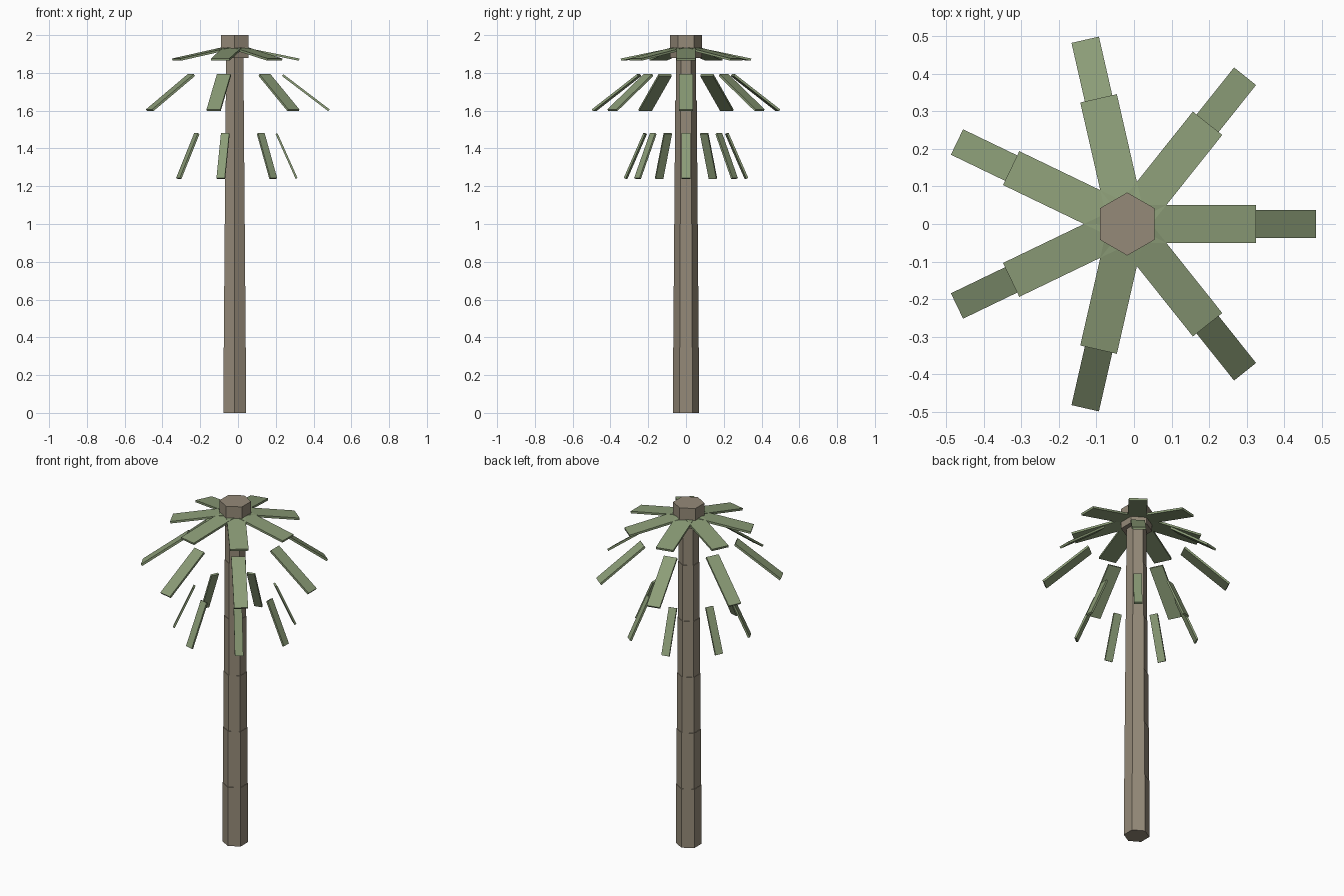
import bpy
import math
from mathutils import Matrix

if "Cube" in bpy.data.objects:
    bpy.data.objects.remove(bpy.data.objects["Cube"])

CX = -0.018          # trunk axis
FRONDS = 7


def material(name, colour):
    m = bpy.data.materials.new(name)
    m.diffuse_color = (*colour, 1.0)
    m.use_nodes = True
    m.node_tree.nodes["Principled BSDF"].inputs["Base Color"].default_value = m.diffuse_color
    return m


bark = material("bark brown", (0.30, 0.255, 0.19))
leaf = material("leaf green", (0.26, 0.335, 0.185))


def hex_prism(name, radius, z0, z1):
    bpy.ops.mesh.primitive_cylinder_add(vertices=6, radius=radius, depth=z1 - z0,
                                        location=(CX, 0, (z0 + z1) / 2))
    ob = bpy.context.object
    ob.name = name
    ob.data.materials.append(bark)


def leaf_plate(name, heading, reach, z, size, droop):
    """Thin box at a distance from the trunk axis, tilted down outward."""
    bpy.ops.mesh.primitive_cube_add(size=1)
    ob = bpy.context.object
    ob.name = name
    ob.data.transform(Matrix.Translation((CX, 0, 0))
                      @ Matrix.Rotation(heading, 4, 'Z')
                      @ Matrix.Translation((reach, 0, z))
                      @ Matrix.Rotation(droop, 4, 'Y')
                      @ Matrix.Diagonal((*size, 1)))
    ob.data.materials.append(leaf)


# Trunk: stacked hexagonal segments, each slightly thinner and overlapping
for i in range(6):
    z0 = i * 0.327
    hex_prism(f"trunk_segment_{i + 1}", 0.069 - 0.003 * i, z0, z0 + 0.345)

# Crown cap
hex_prism("crown_cap", 0.084, 1.88, 2.0)

# Fronds: three separate plates per direction, steeper lower down
for k in range(FRONDS):
    a = k * math.tau / FRONDS
    leaf_plate(f"frond_inner_{k + 1}", a, 0.195, 1.90, (0.30, 0.10, 0.012), 0.20)
    leaf_plate(f"frond_middle_{k + 1}", a, 0.377, 1.695, (0.308, 0.075, 0.012), 0.65)
    leaf_plate(f"frond_tip_{k + 1}", a, 0.275, 1.36, (0.26, 0.045, 0.011), 1.15)
